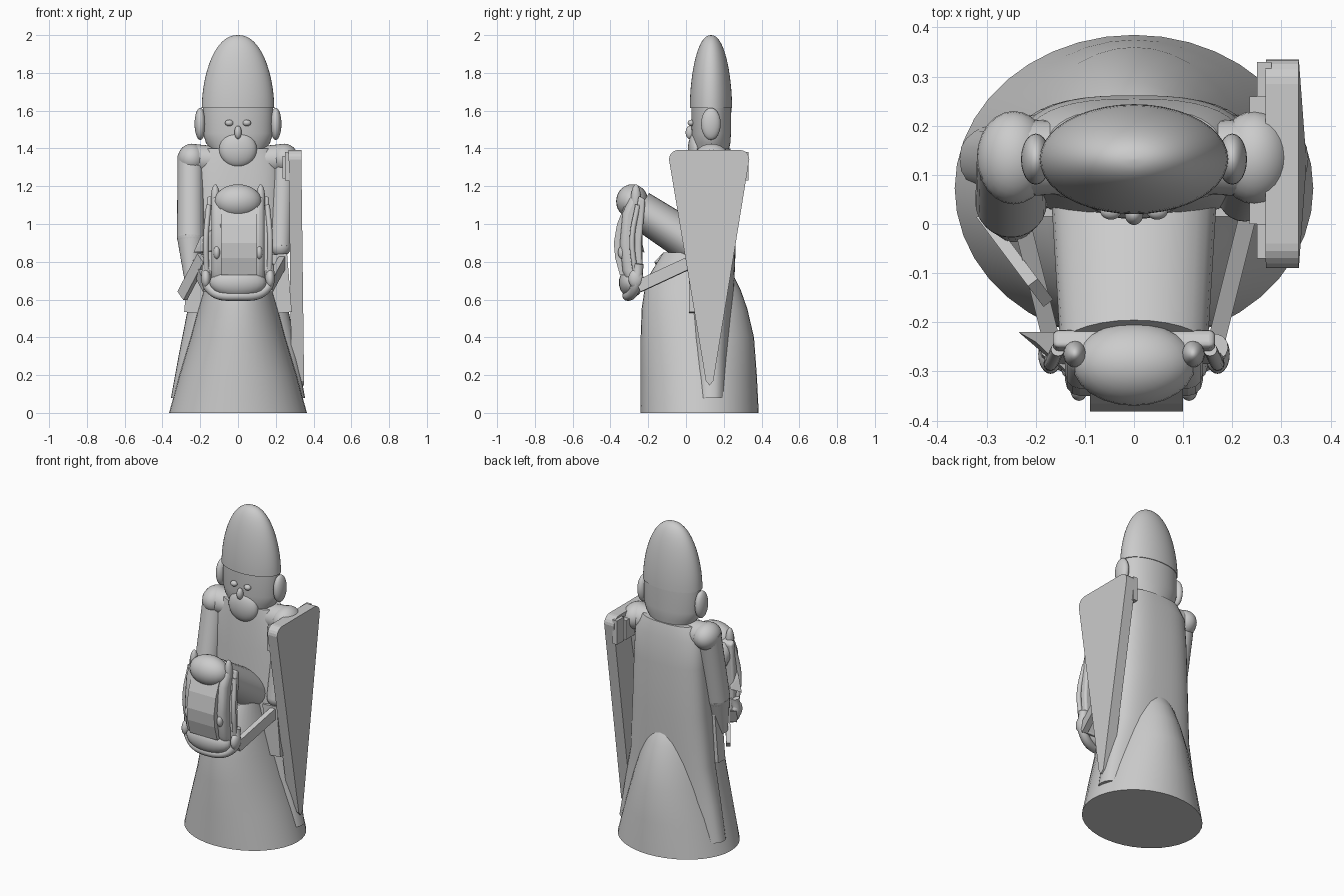
import bpy, bmesh, math
from mathutils import Vector

cube = bpy.data.objects.get("Cube")
if cube:
    bpy.data.objects.remove(cube)

GREY = (0.6, 0.6, 0.6, 1)
mat = bpy.data.materials.new("stone grey")
mat.use_nodes = True
mat.diffuse_color = GREY
mat.node_tree.nodes["Principled BSDF"].inputs["Base Color"].default_value = GREY


def finish(name, bm, smooth=True, bevel=0):
    bmesh.ops.recalc_face_normals(bm, faces=bm.faces[:])
    me = bpy.data.meshes.new(name)
    bm.to_mesh(me)
    bm.free()
    me.materials.append(mat)
    ob = bpy.data.objects.new(name, me)
    bpy.context.collection.objects.link(ob)
    if bevel:
        mod = ob.modifiers.new("soft edge", "BEVEL")
        mod.width, mod.segments = bevel, 3
    if smooth:
        bpy.ops.object.select_all(action="DESELECT")
        ob.select_set(True)
        bpy.context.view_layer.objects.active = ob
        bpy.ops.object.shade_smooth_by_angle(angle=math.radians(40))
    return ob


def loft(name, rings, power=2, n=40):
    """Stack of rounded sections: z, half width, front y, back y."""
    bm = bmesh.new()
    rows = []
    for z, rx, y0, y1 in rings:
        row = []
        for i in range(n):
            a = math.tau * i / n
            c, s = math.cos(a), math.sin(a)
            x = math.copysign(abs(c) ** (2 / power), c) * rx
            y = math.copysign(abs(s) ** (2 / power), s) * (y1 - y0) / 2
            row.append(bm.verts.new((x, (y0 + y1) / 2 + y, z)))
        rows.append(row)
    for a, b in zip(rows, rows[1:]):
        for i in range(n):
            j = (i + 1) % n
            bm.faces.new((a[i], a[j], b[j], b[i]))
    bm.faces.new(rows[0])
    bm.faces.new(rows[-1])
    return finish(name, bm)


def ball(name, loc, size):
    bm = bmesh.new()
    bmesh.ops.create_uvsphere(bm, u_segments=24, v_segments=14, radius=1)
    bmesh.ops.scale(bm, vec=size, verts=bm.verts)
    bmesh.ops.translate(bm, vec=loc, verts=bm.verts)
    return finish(name, bm)


def limb(name, a, b, r1, r2, wide=1):
    """Tapered tube from a to b, stretched sideways by wide."""
    a, b = Vector(a), Vector(b)
    d = b - a
    bm = bmesh.new()
    bmesh.ops.create_cone(bm, cap_ends=True, segments=28, radius1=r1, radius2=r2, depth=d.length)
    bmesh.ops.rotate(bm, matrix=d.to_track_quat("Z", "Y").to_matrix(), verts=bm.verts)
    bmesh.ops.scale(bm, vec=(wide, 1, 1), verts=bm.verts)
    bmesh.ops.translate(bm, vec=(a + b) / 2, verts=bm.verts)
    return finish(name, bm)


def prism(name, pts, x0, x1, bevel=0, smooth=False):
    """Side outline (y, z) extruded across x."""
    bm = bmesh.new()
    face = bm.faces.new([bm.verts.new((x0, y, z)) for y, z in pts])
    new = bmesh.ops.extrude_face_region(bm, geom=[face])["geom"]
    bmesh.ops.translate(bm, vec=(x1 - x0, 0, 0),
                        verts=[v for v in new if isinstance(v, bmesh.types.BMVert)])
    return finish(name, bm, smooth, bevel)


def tube(name, pts, r):
    """Smooth rod through a few points."""
    cu = bpy.data.curves.new(name, "CURVE")
    cu.dimensions, cu.bevel_depth, cu.bevel_resolution = "3D", r, 4
    cu.use_fill_caps = True
    sp = cu.splines.new("BEZIER")
    sp.bezier_points.add(len(pts) - 1)
    for p, co in zip(sp.bezier_points, pts):
        p.co = co
        p.handle_left_type = p.handle_right_type = "AUTO"
    cu.materials.append(mat)
    ob = bpy.data.objects.new(name, cu)
    bpy.context.collection.objects.link(ob)


def strap(name, a, b, half, thick):
    """Flat band from a to b, upright by half its width."""
    a, b = Vector(a), Vector(b)
    side = (b - a).cross(Vector((0, 0, 1))).normalized() * thick / 2
    up = side.cross(b - a).normalized() * half
    bm = bmesh.new()
    for p in (a, b):
        for s in (-1, 1):
            for u in (-1, 1):
                bm.verts.new(p + side * s + up * u)
    bmesh.ops.convex_hull(bm, input=bm.verts[:])
    return finish(name, bm, False)


# Horse body down to the base, rider's robe
loft("horse_body", [(0, .365, -.24, .385), (.2, .31, -.24, .375), (.4, .25, -.24, .36),
                    (.55, .21, -.235, .325), (.65, .18, -.22, .29), (.72, .16, -.2, .255),
                    (.85, .13, -.12, .15)])
loft("robe", [(.08, .355, .03, .235), (.3, .315, .02, .24), (.53, .27, .01, .25), (.85, .25, .01, .262),
              (1.15, .235, .03, .262), (1.32, .225, .04, .255), (1.4, .18, .05, .235)], 2.6)
for s, side in ((1, "left"), (-1, "right")):
    strap(side + "_leg", (s * .235, .05, .53), (s * .21, .05, .84), .05, .07)

# Neck
limb("horse_neck", (0, .12, .84), (0, -.25, 1.08), .115, .1, 1.5)

# Horse head: back plate, cheeks, long face and crown
prism("head_plate", [(-.215, 1.13), (-.25, 1.15), (-.285, .95), (-.27, .66), (-.225, .64), (-.235, .9)],
      -.165, .165, .012, True)
prism("cheeks", [(-.23, 1.15), (-.29, 1.16), (-.335, 1.06), (-.35, .9), (-.335, .75), (-.29, .66), (-.23, .68)],
      -.14, .14, .03, True)
prism("face_ridge", [(-.25, 1.1), (-.325, 1.1), (-.365, 1), (-.382, .9), (-.375, .82), (-.35, .73), (-.25, .73)],
      -.09, .1)
ball("horse_crown", (0, -.285, 1.12), (.125, .085, .09))
ball("muzzle", (0, -.29, .69), (.15, .065, .08))
tube("mouth_band", [(-.165, -.25, .79), (-.15, -.27, .66), (0, -.31, .62), (.15, -.27, .66), (.165, -.25, .79)], .027)
for s, side in ((1, "left"), (-1, "right")):
    ball(side + "_horse_ear", (s * .12, -.265, 1.13), (.024, .027, .08))
    ball(side + "_horse_eye", (s * .112, -.335, .85), (.018, .025, .036))
    ball(side + "_bit", (s * .17, -.265, .71), (.025, .04, .05))
    tube(side + "_cheek_band", [(s * .155, -.255, 1.1), (s * .17, -.285, .92), (s * .165, -.265, .72)], .014)
    strap(side + "_rein", (s * .235, .03, .8), (s * .165, -.25, .67), .032, .035)

# Shoulders and arms
for s, side in ((1, "left"), (-1, "right")):
    limb(side + "_shoulder", (s * .06, .135, 1.335), (s * .25, .135, 1.345), .07, .08)
    ball(side + "_shoulder_cap", (s * .245, .135, 1.345), (.075, .095, .08))
limb("right_arm", (-.25, .13, 1.36), (-.25, .045, .93), .07, .073)
ball("right_elbow", (-.25, .045, .93), (.073, .073, .073))
limb("right_forearm", (-.25, .045, .93), (-.245, 0, .7), .073, .038)
limb("left_arm", (.245, .13, 1.36), (.225, .06, .88), .062, .055)
ball("left_elbow", (.225, .06, .88), (.055, .055, .055))

# Sword: hilt below the hand and blade beside the horse's head
strap("sword_hilt", (-.295, .0, .62), (-.19, -.14, .82), .035, .025)
bm = bmesh.new()
for p in ((-.235, -.22, .85), (-.15, -.22, .85), (-.09, -.345, 1), (-.2, -.24, .93), (-.1, -.33, .86)):
    bm.verts.new(p)
bmesh.ops.convex_hull(bm, input=bm.verts[:])
finish("sword_blade", bm, False)

# Shield with rounded top corners and inner brackets
top = []
for cy, start in ((.285, 0), (-.04, 90)):
    for k in range(6):
        a = math.radians(start + k * 18)
        top.append((cy + .05 * math.cos(a), 1.342 + .05 * math.sin(a)))
shield = prism("shield", top + [(.105, .17), (.125, .145), (.145, .17)], .268, .335)
for v in shield.data.vertices:
    v.co.x += .015 * (1.39 - v.co.z) / 1.24
for y0, y1 in ((-.07, .0), (.26, .33)):
    prism("shield_bracket", [(y0, 1.23), (y1, 1.23), (y1, 1.38), (y0, 1.38)], .25, .28)
prism("shield_grip", [(0, 1.24), (.26, 1.24), (.26, 1.36), (0, 1.36)], .235, .28)

# Rider's head, tall helmet and face
loft("rider_head", [(1.36, .12, .05, .22), (1.43, .17, .035, .235), (1.48, .185, .03, .238), (1.62, .185, .028, .24)])
helmet = []
for k in range(17):
    t = k / 16 * .995
    r = math.cos(t * math.pi / 2) ** .9
    helmet.append((1.615 + .385 * math.sin(t * math.pi / 2) ** 1.1, .192 * r, .132 - .112 * r, .132 + .112 * r))
loft("helmet", helmet)
for s, side in ((1, "left"), (-1, "right")):
    ball(side + "_ear_flap", (s * .2, .132, 1.53), (.03, .052, .085))
    ball(side + "_eye", (s * .047, .027, 1.535), (.022, .018, .017))
ball("nose", (0, .02, 1.485), (.019, .022, .035))
ball("beard", (0, .055, 1.395), (.1, .045, .095))
loft("collar", [(1.385, .14, .04, .23), (1.42, .13, .045, .225)])
